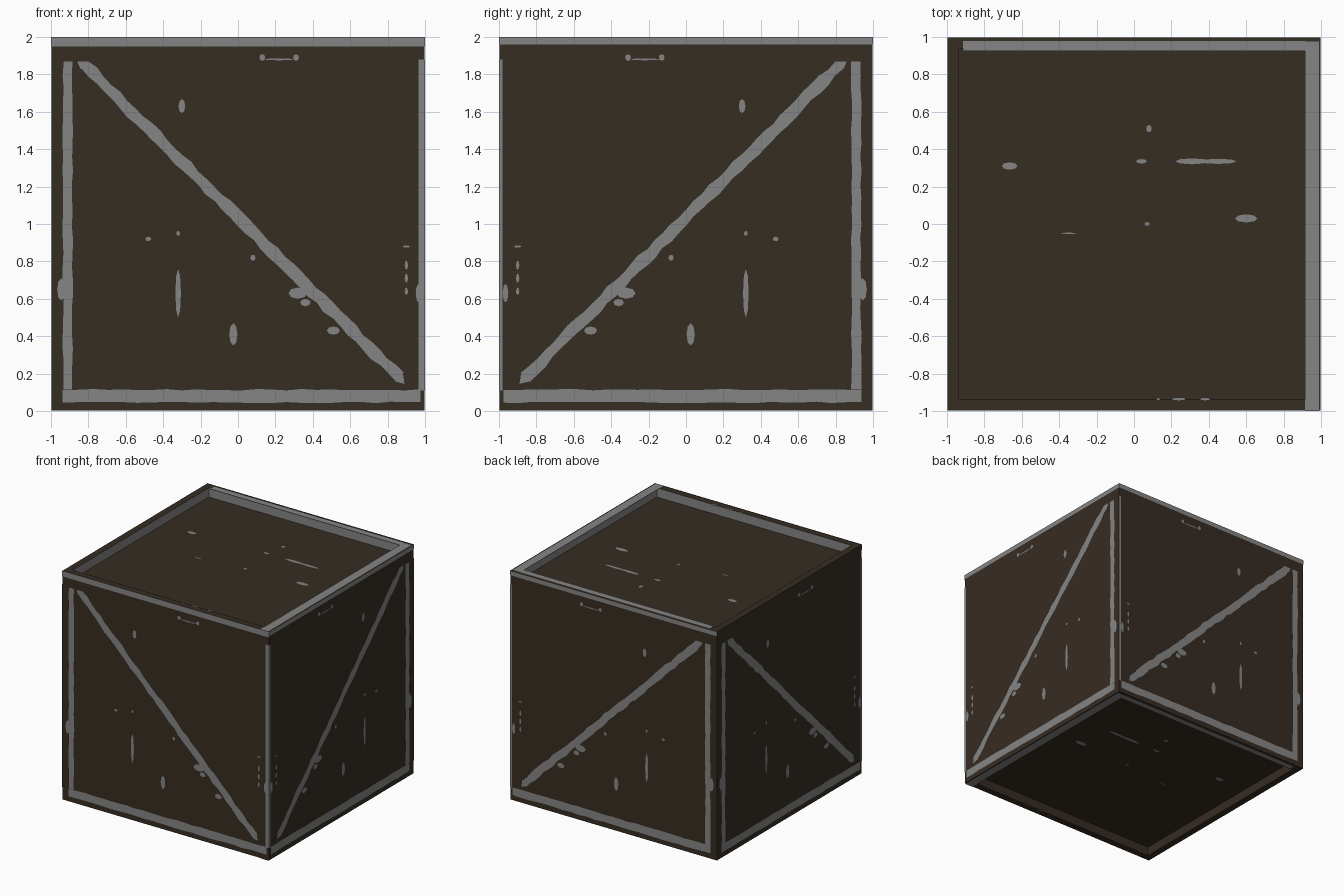
import bpy, bmesh, math, random
from mathutils import Vector as V

if "Cube" in bpy.data.objects:
    bpy.data.objects.remove(bpy.data.objects["Cube"])

random.seed(4)


def material(name, rgb):
    m = bpy.data.materials.new(name)
    m.diffuse_color = (*rgb, 1)
    m.use_nodes = True
    m.node_tree.nodes["Principled BSDF"].inputs["Base Color"].default_value = m.diffuse_color
    return m


BROWN = material("dark brown", (0.037, 0.026, 0.0165))
GREY = material("worn grey", (0.235, 0.235, 0.235))
H, INNER, DEPTH, LIFT = 0.998, 0.915, 0.08, 0.002


def finish(bm, name, *mats):
    me = bpy.data.meshes.new(name)
    bm.to_mesh(me)
    bm.free()
    for m in mats:
        me.materials.append(m)
    ob = bpy.data.objects.new(name, me)
    bpy.context.collection.objects.link(ob)


# crate body: box with recessed top and bottom, grey inner walls on top
bm = bmesh.new()
bmesh.ops.create_cube(bm, size=2 * H)
bmesh.ops.translate(bm, verts=bm.verts, vec=(0, 0, 1))
for s in (1, -1):
    f = next(f for f in bm.faces if f.normal.z * s > 0.9)
    bmesh.ops.inset_region(bm, faces=[f], thickness=H - INNER)
    walls = bmesh.ops.inset_region(bm, faces=[f], thickness=0.0001)["faces"]
    bmesh.ops.translate(bm, verts=f.verts, vec=(0, 0, -s * DEPTH))
    if s > 0:
        for w in walls:
            w.material_index = 1
finish(bm, "crate_body", BROWN, GREY)


class Paint:
    """Thin painted marks laid on one side of the crate."""

    def __init__(self, name, origin, u, v, flip=1):
        self.bm, self.name, self.flip = bmesh.new(), name, flip
        self.o, self.u, self.v = V(origin), V(u), V(v)
        self.n = self.u.cross(self.v)

    def poly(self, pts, drop=0):
        vs = [self.bm.verts.new(self.o + self.u * a * self.flip + self.v * b
                                + self.n * (LIFT - drop)) for a, b in pts]
        f = self.bm.faces.new(vs)
        f.normal_update()
        if f.normal.dot(self.n) < 0:
            f.normal_flip()

    def blob(self, x, y, w, h, drop=0):
        self.poly([(x + w * math.cos(k * math.pi / 4), y + h * math.sin(k * math.pi / 4))
                   for k in range(8)], drop)

    def strip(self, a, b, width, rough=0.0, steps=24):
        a, b = V(a), V(b)
        d = (b - a).normalized()
        side = V((-d.y, d.x))
        rows = []
        for i in range(steps + 1):
            p = a.lerp(b, i / steps)
            l, r = (width / 2 + random.uniform(-rough, rough) for _ in "lr")
            rows.append((p + side * l, p - side * r))
        for (p, q), (s, t) in zip(rows, rows[1:]):
            self.poly([p, q, t, s])

    def rect(self, x0, y0, x1, y1):
        self.poly([(x0, y0), (x1, y0), (x1, y1), (x0, y1)])

    def done(self):
        finish(self.bm, self.name, GREY)


SIDE_CHIPS = [
    (-.30, 1.63, .018, .038), (-.32, .63, .015, .13), (-.025, .41, .022, .06),
    (-.32, .95, .01, .014), (-.48, .92, .016, .012), (.08, .82, .014, .016),
    (.32, .63, .05, .03), (.36, .58, .028, .02), (.51, .43, .035, .022),
    (.90, .78, .009, .025), (.90, .71, .009, .025), (.90, .64, .009, .02),
    (.90, .88, .02, .006), (.22, 1.88, .08, .005), (.31, 1.89, .016, .018),
    (.13, 1.89, .016, .018), (-.945, .65, .022, .06), (.965, .63, .015, .05)]
FLOOR_CHIPS = [
    (-.665, .31, .042, .02), (.08, .51, .015, .02), (.04, .335, .03, .012),
    (.31, .335, .09, .016), (.45, .335, .10, .014), (.60, .03, .06, .022),
    (-.35, -.05, .04, .004), (.07, 0, .015, .01)]

# side paint: frame strips, diagonal and chips; right and back are mirrored
# name, normal side origin, u direction, flip, edge strip width, top strip height
SIDES = [("front_paint", (0, -H, 0), (1, 0, 0), 1, .035, .05),
         ("right_paint", (H, 0, 0), (0, 1, 0), -1, .02, .04),
         ("back_paint", (0, H, 0), (-1, 0, 0), -1, .02, .04),
         ("left_paint", (-H, 0, 0), (0, -1, 0), 1, .02, 0)]
for name, origin, u, flip, edge, top in SIDES:
    p = Paint(name, origin, u, (0, 0, 1), flip)
    if top:
        p.rect(-1, 2 - top, 1, 2)
    p.rect(1 - edge, .11, 1, 1.88)
    p.strip((-.91, .115), (-.91, 1.87), .05, .004)
    p.strip((-.937, .08), (.975, .08), .068, .004)
    p.strip((-.82, 1.85), (.86, .18), .062, .007, 40)
    p.poly([(-.86, 1.87), (-.80, 1.87), (-.798, 1.872 - .0), (-.842, 1.828)])
    p.poly([(.838, .158), (.882, .202), (.89, .145)])
    for c in SIDE_CHIPS:
        p.blob(*c)
    p.done()

# top and bottom paint: two rim strips and chips on the recessed floor
for name, z, s in (("top_paint", 1 + H, 1), ("bottom_paint", 1 - H, -1)):
    p = Paint(name, (0, 0, z), (1, 0, 0), (0, s, 0))
    p.rect(INNER, -1 if s > 0 else -.975, .99, .975 if s > 0 else 1)
    p.rect(-INNER, s * .925, INNER, s * .978)
    for x, y, w, h in FLOOR_CHIPS:
        p.blob(x, s * y, w, h, DEPTH)
    for x, w in ((.13, .01), (.24, .04), (.38, .03)):
        p.blob(x, -s * .935, w, .008)
    p.done()
